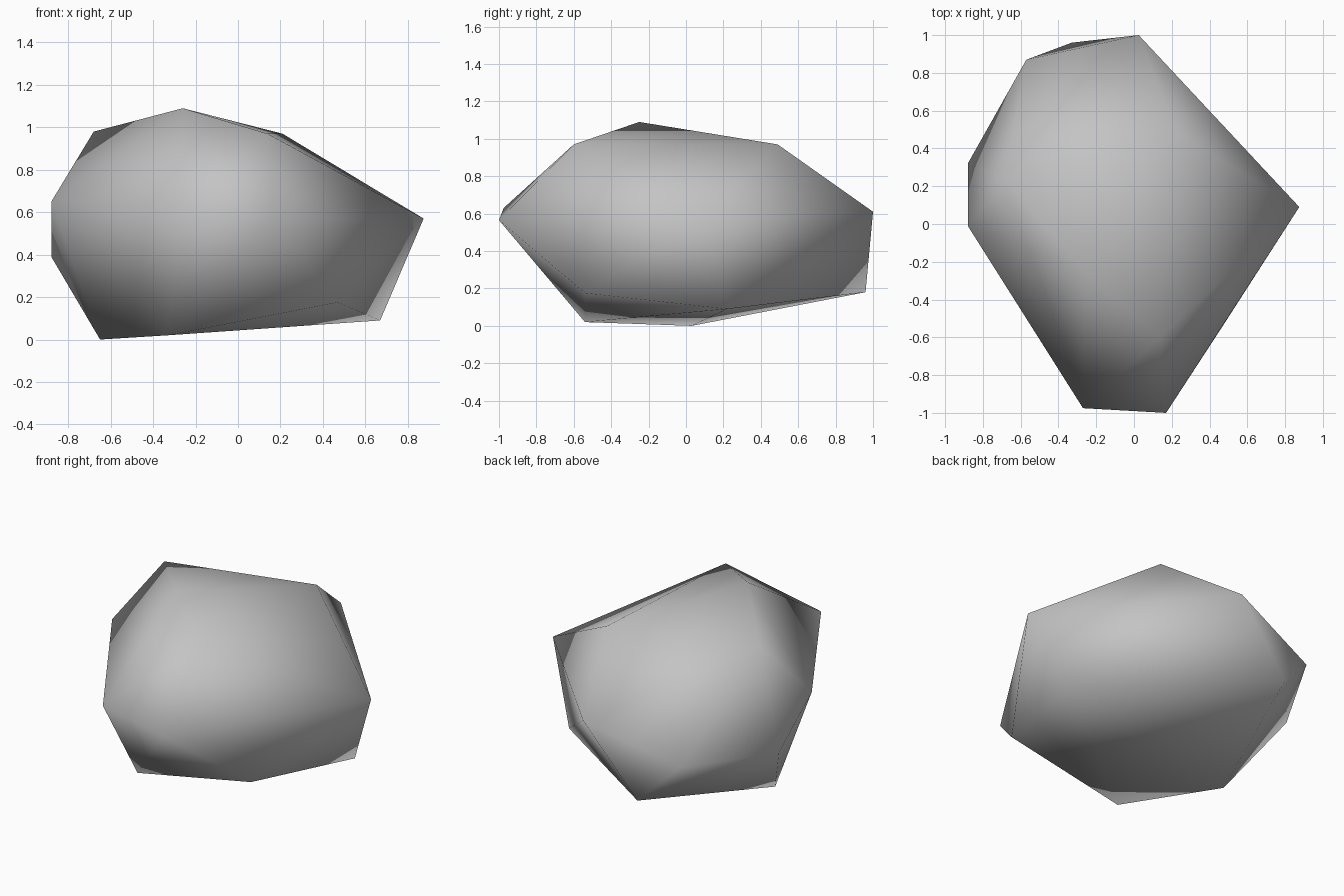
import bpy
import bmesh

# Remove the default cube
cube = bpy.data.objects.get("Cube")
if cube:
    bpy.data.objects.remove(cube, do_unlink=True)

# Stone material
stone = bpy.data.materials.new("stone_grey")
stone.use_nodes = True
colour = (0.55, 0.55, 0.55, 1.0)
stone.diffuse_color = colour
bsdf = next(n for n in stone.node_tree.nodes if n.type == "BSDF_PRINCIPLED")
bsdf.inputs["Base Color"].default_value = colour
bsdf.inputs["Roughness"].default_value = 0.9

# Corners of the boulder, grouped by height
crown = [(-.26, -.25, 1.09), (.21, .49, .97), (-.68, .23, .98), (.14, -.6, .97)]
girdle = [(.17, -1, .565), (-.27, -.975, .63), (.875, .09, .57), (.025, 1, .61),
          (-.57, .87, .42), (-.88, .32, .39), (-.88, -.01, .65)]
base = [(-.33, .96, .18), (.67, .22, .09), (.47, -.54, .175),
        (-.33, -.54, .02), (-.65, .03, 0)]

# Wrap the corners in a faceted skin
bm = bmesh.new()
for corner in crown + girdle + base:
    bm.verts.new(corner)
bmesh.ops.convex_hull(bm, input=bm.verts[:])
bmesh.ops.recalc_face_normals(bm, faces=bm.faces[:])

# One soft-shaded surface
for face in bm.faces:
    face.smooth = True

mesh = bpy.data.meshes.new("boulder")
bm.to_mesh(mesh)
bm.free()
mesh.materials.append(stone)
boulder = bpy.data.objects.new("boulder", mesh)
bpy.context.collection.objects.link(boulder)
